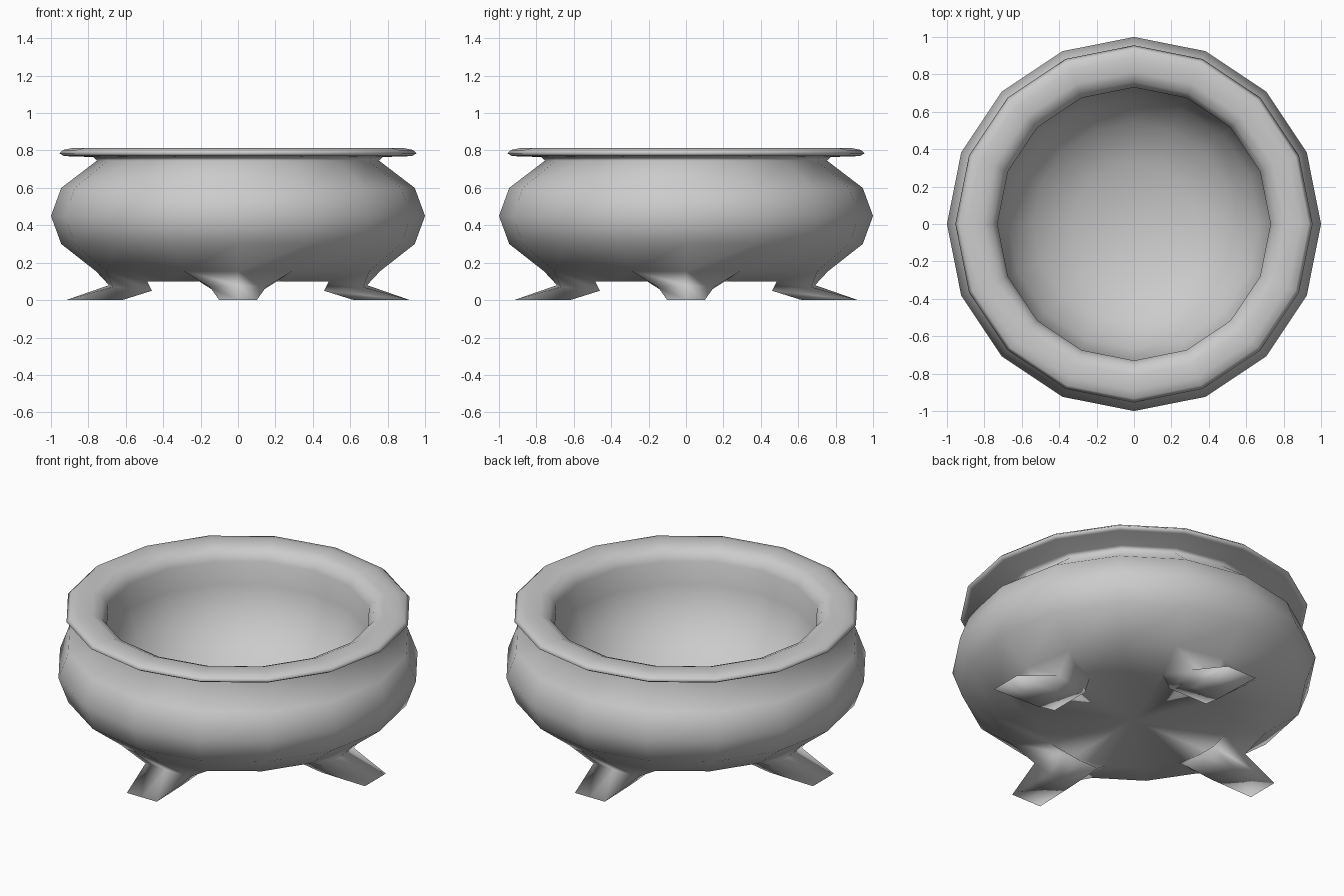
import bpy, bmesh, math

if "Cube" in bpy.data.objects:
    bpy.data.objects.remove(bpy.data.objects["Cube"])

N = 16


def polar(r, i, z):
    a = 2 * math.pi * i / N
    return (r * math.cos(a), r * math.sin(a), z)


def lathe(bm, profile, skip=lambda k, i: False):
    """Revolve (radius, z) points; radius 0 becomes a pole. Returns the rings."""
    rings = [[bm.verts.new(polar(r, i, z)) for i in range(N)] if r > 0
             else [bm.verts.new((0, 0, z))] * N for r, z in profile]
    for k in range(len(rings) - 1):
        a, b = rings[k], rings[k + 1]
        for i in range(N):
            j = (i + 1) % N
            if not skip(k, i):
                bm.faces.new(list(dict.fromkeys((a[i], a[j], b[j], b[i]))))
    return rings


def finish(bm, name, angle):
    bmesh.ops.recalc_face_normals(bm, faces=bm.faces)
    me = bpy.data.meshes.new(name)
    bm.to_mesh(me)
    bm.free()
    ob = bpy.data.objects.new(name, me)
    bpy.context.collection.objects.link(ob)
    bpy.ops.object.select_all(action='DESELECT')
    ob.select_set(True)
    bpy.context.view_layer.objects.active = ob
    bpy.ops.object.shade_smooth_by_angle(angle=math.radians(angle))


# Bowl: outer wall, neck, flat rounded rim, then the rounded inside
bowl_profile = [(0, 0.1), (0.525, 0.1), (0.76, 0.155), (0.945, 0.3), (1.0, 0.45),
                (0.945, 0.6), (0.755, 0.745), (0.775, 0.765), (0.93, 0.77),
                (0.955, 0.785), (0.935, 0.803), (0.89, 0.812), (0.81, 0.812),
                (0.76, 0.79), (0.73, 0.74),
                (0.73, 0.6), (0.67, 0.44), (0.54, 0.29), (0.33, 0.19), (0, 0.15)]
bm = bmesh.new()
# leave openings two facets wide where each leg grows out
rings = lathe(bm, bowl_profile, skip=lambda k, i: k == 1 and i % 4 in (0, 3))

# Feet: splayed six-point sections (radial, sideways, z) drawn out of the openings
ankle = [(0.67, -0.15, 0.07), (0.69, 0, 0.08), (0.67, 0.15, 0.07),
         (0.46, 0.13, 0.05), (0.46, 0, 0.05), (0.46, -0.13, 0.05)]
sole = [(0.92, -0.1, 0), (0.92, 0, 0), (0.92, 0.1, 0),
        (0.62, 0.09, 0), (0.62, 0, 0), (0.62, -0.09, 0)]
for leg in range(4):
    c = leg * N // 4
    lo, hi = rings[1], rings[2]
    prev = [hi[c - 1], hi[c], hi[c + 1], lo[c + 1], lo[c], lo[c - 1]]
    ca, sa = math.cos(leg * math.pi / 2), math.sin(leg * math.pi / 2)
    for section in (ankle, sole):
        cur = [bm.verts.new((r * ca - t * sa, r * sa + t * ca, z)) for r, t, z in section]
        for i in range(6):
            j = (i + 1) % 6
            bm.faces.new((prev[i], prev[j], cur[j], cur[i]))
        prev = cur
    bm.faces.new(prev)
finish(bm, "footed_bowl", 180)
